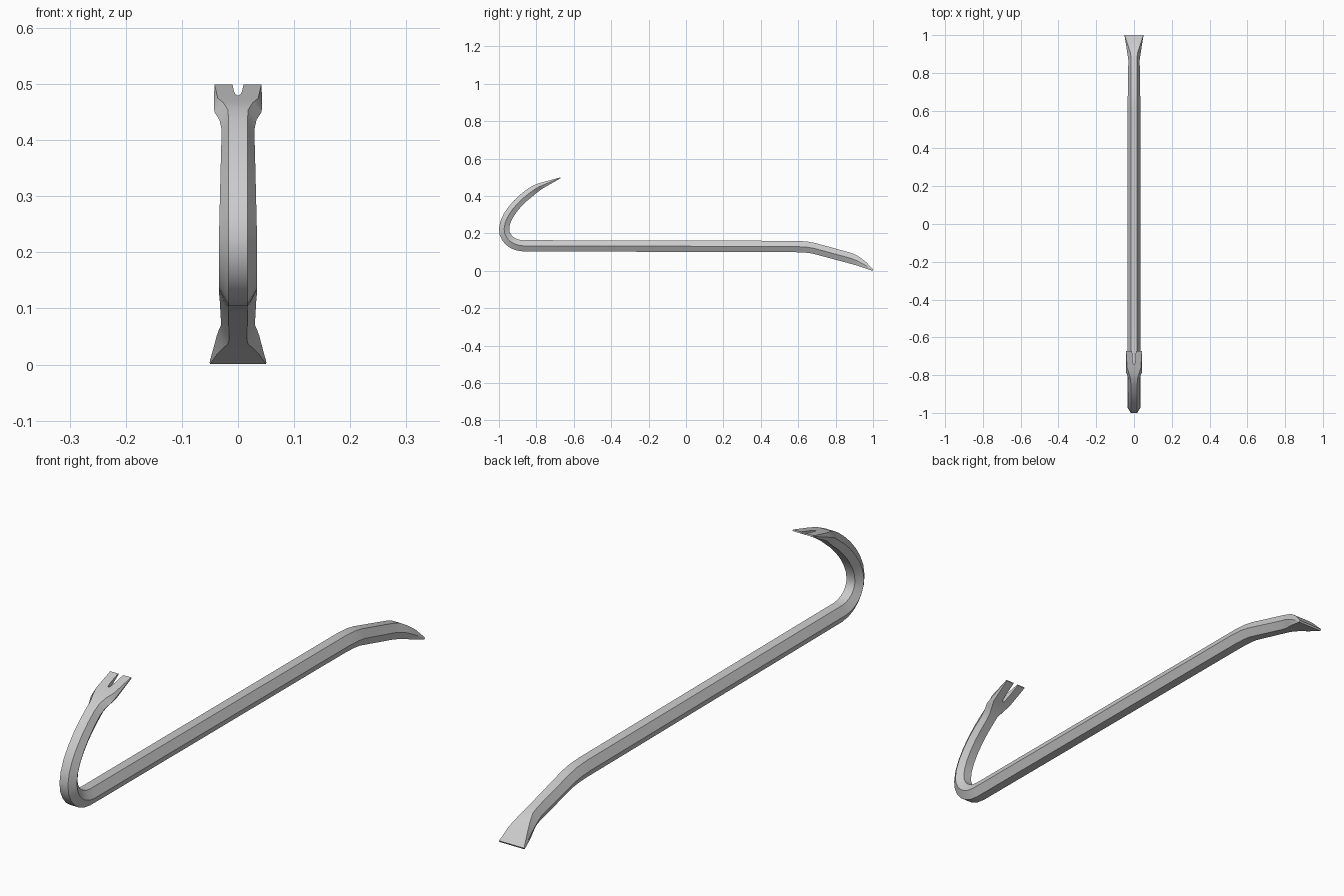
import bpy, bmesh
from mathutils import Vector
from mathutils.geometry import interpolate_bezier

if "Cube" in bpy.data.objects:
    bpy.data.objects.remove(bpy.data.objects["Cube"])

# Stations: y, z, thickness, half width of the flats, half width at the side ridges
chisel = [
    (.999, .004, .007, .050, .0505),
    (.955, .032, .034, .038, .043),
    (.920, .051, .047, .026, .038),
    (.895, .062, .055, .018, .034),
    (.867, .071, .057, .016, .030),
]
shank = [
    (.682, .121, .058, .017, .033),
    (.645, .127, .060, .017, .034),
    (.590, .130, .061, .017, .034),
]
claw = [
    (-.809, .436, .043, .018, .033),
    (-.785, .450, .037, .026, .042),
    (-.757, .462, .028, .036, .043),
    (-.672, .497, .005, .042, .042),
]


def bend(points, thick, ridge, count):
    """Stations along a bezier, tapering in thickness and width."""
    curve = interpolate_bezier(*[Vector((0, y, z)) for y, z in points], count)
    result = []
    for k, p in enumerate(curve):
        t = k / (count - 1)
        result.append((p.y, p.z, thick[0] + (thick[1] - thick[0]) * t, .017,
                       ridge[0] + (ridge[1] - ridge[0]) * t))
    return result


def hexagon(stations, k):
    """Six-sided section square to the path."""
    y, z, thick, flat, ridge = stations[k]
    a, b = stations[max(k - 1, 0)], stations[min(k + 1, len(stations) - 1)]
    d = Vector((b[0] - a[0], b[1] - a[1])).normalized() * thick / 2
    half = [(flat, y - d.y, z + d.x), (ridge, y, z), (flat, y + d.y, z - d.x)]
    return half + [(-x, y, z) for x, y, z in reversed(half)]


def loft(name, rings):
    bm = bmesh.new()
    loops = [[bm.verts.new(p) for p in ring] for ring in rings]
    n = len(loops[0])
    for a, b in zip(loops, loops[1:]):
        for i in range(n):
            j = (i + 1) % n
            bm.faces.new((a[i], a[j], b[j], b[i]))
    bm.faces.new(loops[0])
    bm.faces.new(loops[-1])
    bmesh.ops.recalc_face_normals(bm, faces=bm.faces)
    mesh = bpy.data.meshes.new(name)
    bm.to_mesh(mesh)
    bm.free()
    obj = bpy.data.objects.new(name, mesh)
    bpy.context.collection.objects.link(obj)
    return obj


# Hook: tight lower bend, then a wider sweep up to the claw
lower = bend([(-.87, .134), (-.93, .135), (-.9725, .175), (-.9725, .224)],
             (.060, .055), (.034, .034), 7)
upper = bend([(-.9725, .224), (-.9725, .29), (-.90, .37), (-.834, .418)],
             (.055, .048), (.034, .029), 7)

# Hexagonal bar, swept from chisel to claw
path = chisel + shank + lower + upper[1:] + claw
bar = loft("crowbar", [hexagon(path, k) for k in range(len(path))])

# Nail slot in the claw
side = [(.014, -.63), (.010, -.67), (.0075, -.715), (.005, -.735), (.002, -.744)]
outline = side + [(-x, y) for x, y in reversed(side)]
slot = loft("slot_cutter", [[(x, y, z) for x, y in outline] for z in (.35, .6)])
slot.hide_render = True
cut = bar.modifiers.new("nail_slot", 'BOOLEAN')
cut.operation = 'DIFFERENCE'
cut.solver = 'EXACT'
cut.object = slot
bpy.context.view_layer.objects.active = bar
bar.select_set(True)
bpy.ops.object.modifier_apply(modifier=cut.name)
bpy.data.objects.remove(slot)

# Smooth along the bends, crisp on the ridges
bpy.ops.object.shade_smooth_by_angle(angle=0.5)
